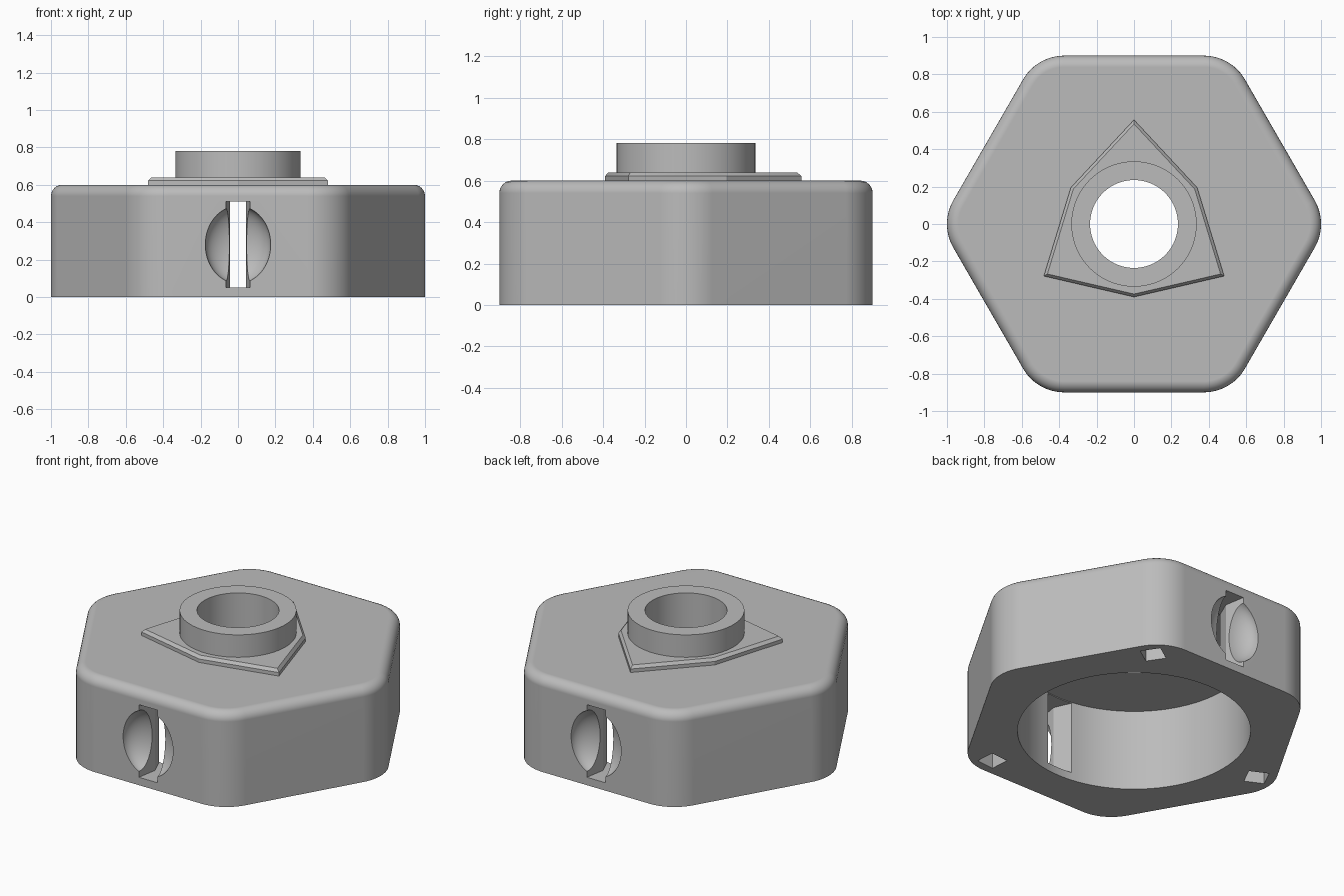
import bpy, bmesh
from math import sin, cos, pi, radians
from mathutils import Matrix, Vector

cube = bpy.data.objects.get("Cube")
if cube:
    bpy.data.objects.remove(cube, do_unlink=True)

grey = bpy.data.materials.new("plain grey")
grey.use_nodes = True
grey.diffuse_color = (0.5, 0.5, 0.5, 1)
grey.node_tree.nodes["Principled BSDF"].inputs["Base Color"].default_value = (0.5, 0.5, 0.5, 1)


def finish(name, bm):
    bmesh.ops.recalc_face_normals(bm, faces=bm.faces)
    mesh = bpy.data.meshes.new(name)
    bm.to_mesh(mesh)
    bm.free()
    mesh.materials.append(grey)
    ob = bpy.data.objects.new(name, mesh)
    bpy.context.collection.objects.link(ob)
    return ob


def loft(name, rings):
    """Join (outline, height) rings into a capped solid."""
    bm = bmesh.new()
    loops = [[bm.verts.new((x, y, z)) for x, y in pts] for pts, z in rings]
    n = len(loops[0])
    for low, high in zip(loops, loops[1:]):
        for i in range(n):
            j = (i + 1) % n
            bm.faces.new((low[i], low[j], high[j], high[i]))
    bm.faces.new(loops[0][::-1])
    bm.faces.new(loops[-1])
    return finish(name, bm)


def circle(r, n=96):
    return [(r * cos(2 * pi * i / n), r * sin(2 * pi * i / n)) for i in range(n)]


def cylinder(name, r, z0, z1):
    return loft(name, [(circle(r), z0), (circle(r), z1)])


def rounded_hexagon(inset, corner=0.254, steps=12):
    pts = []
    for k in range(6):
        a = k * pi / 3
        for i in range(steps + 1):
            b = a - pi / 6 + pi / 3 * i / steps
            r = corner - inset
            pts.append(((1 - corner) * cos(a) + r * cos(b),
                        (1 - corner) * sin(a) + r * sin(b)))
    return pts


def cut(target, cutter):
    cutter.hide_render = True
    mod = target.modifiers.new("cut", "BOOLEAN")
    mod.operation = "DIFFERENCE"
    mod.solver = "EXACT"
    mod.object = cutter
    bpy.context.view_layer.objects.active = target
    bpy.ops.object.modifier_apply(modifier=mod.name)


cutters = []

# Body: hexagonal block with rounded corners and a rounded top edge
fillet, height = 0.06, 0.6
rings = [(rounded_hexagon(0), 0)]
for i in range(7):
    t = i / 6 * pi / 2
    rings.append((rounded_hexagon(fillet * (1 - cos(t))), height - fillet + fillet * sin(t)))
body = loft("body", rings)

# Plate: three-pointed six-sided outline with a chamfered rim
outline = []
for k in range(6):
    a, r = radians(90 + 60 * k), 0.39 if k % 2 else 0.557
    outline.append((r * cos(a), r * sin(a)))
rim = [(x * 0.96, y * 0.96) for x, y in outline]
plate = loft("top_plate", [(outline, 0.6), (outline, 0.622), (rim, 0.64)])

# Collar: short tube on the plate
collar = cylinder("collar", 0.335, 0.64, 0.782)

# Bore through all the stacked parts
bore = cylinder("bore_cutter", 0.235, 0.4, 0.9)
cutters.append(bore)
for part in (body, plate, collar):
    cut(part, bore)

# Wide cavity open at the bottom
cutters.append(cylinder("cavity_cutter", 0.669, -0.1, 0.515))
cut(body, cutters[-1])

# Front and back: waisted slit with an oval dimple around it
half = [(0.073, -0.95), (0.042, -0.77), (0.09, -0.66), (0.09, -0.6)]
waisted = half + [(-x, y) for x, y in reversed(half)]
for side, sign in (("front", 1), ("back", -1)):
    bm = bmesh.new()
    bmesh.ops.create_uvsphere(bm, u_segments=48, v_segments=32, radius=1)
    bmesh.ops.scale(bm, vec=(0.175, 0.11, 0.207), verts=bm.verts)
    bmesh.ops.translate(bm, vec=(0, -0.9 * sign, 0.28), verts=bm.verts)
    cutters.append(finish(side + "_dimple_cutter", bm))
    cut(body, cutters[-1])
    pts = [(x * sign, y * sign) for x, y in waisted]
    cutters.append(loft(side + "_slit_cutter", [(pts, 0.05), (pts, 0.51)]))
    cut(body, cutters[-1])

# Three small square pockets under alternate corners
for k in range(3):
    a = radians(60 + 120 * k)
    bm = bmesh.new()
    bmesh.ops.create_cube(bm, size=1)
    spot = Vector((0.883 * cos(a - 0.05), 0.883 * sin(a - 0.05), 0))
    bmesh.ops.transform(bm, verts=bm.verts, matrix=Matrix.Translation(spot)
                        @ Matrix.Rotation(a - radians(26), 4, "Z")
                        @ Matrix.Diagonal((0.12, 0.12, 0.2, 1)))
    cutters.append(finish("pocket_cutter", bm))
    cut(body, cutters[-1])

for cutter in cutters:
    bpy.data.objects.remove(cutter, do_unlink=True)

# Smooth the curves, keep the hard edges
bpy.ops.object.select_all(action="DESELECT")
for part in (body, plate, collar):
    part.select_set(True)
    bpy.context.view_layer.objects.active = part
bpy.ops.object.shade_smooth_by_angle(angle=radians(25))
for part in (body, collar):
    part.modifiers.new("even shading", "WEIGHTED_NORMAL").keep_sharp = True
